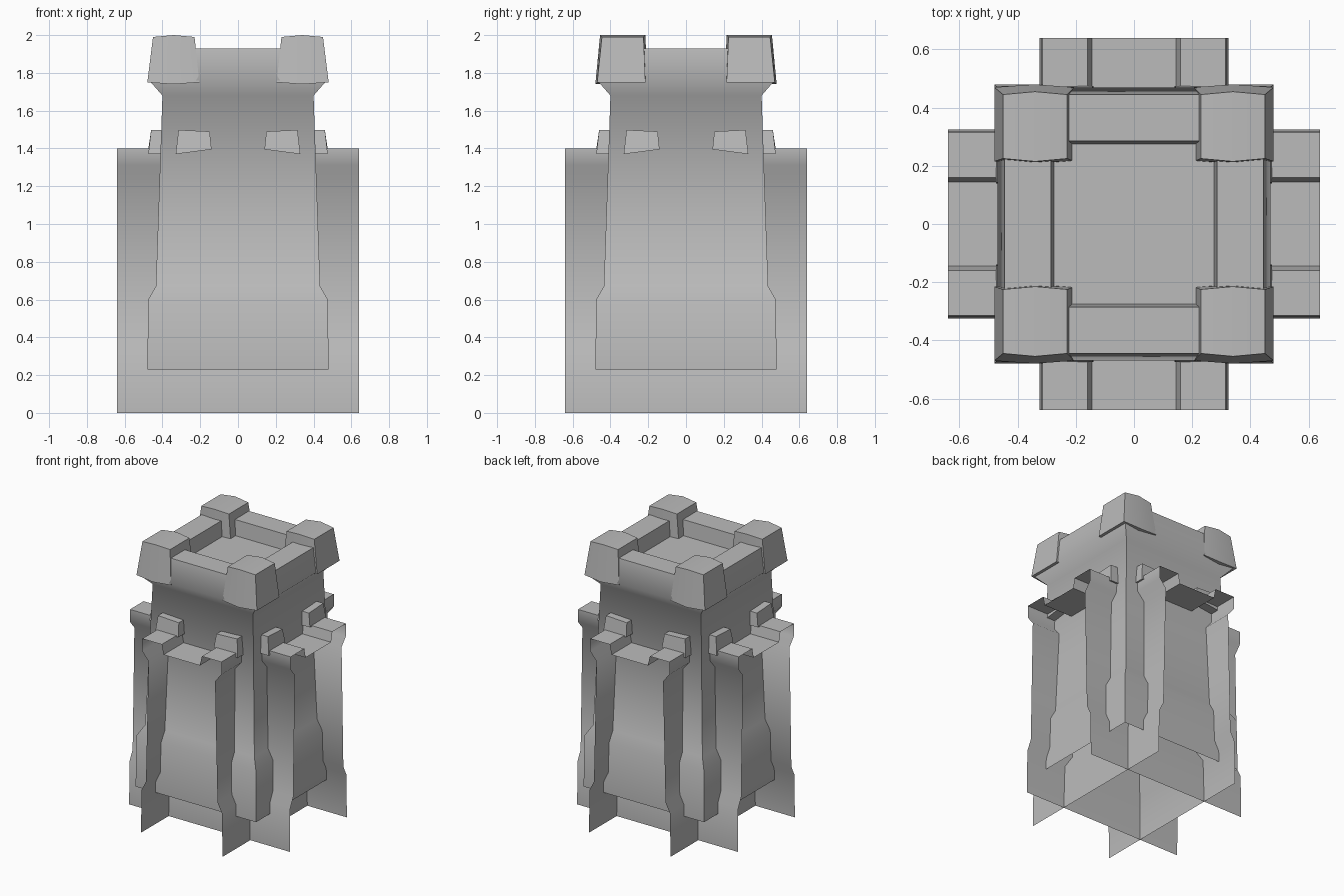
import bpy, bmesh
from math import pi, radians
from mathutils import Matrix, Vector

if "Cube" in bpy.data.objects:
    bpy.data.objects.remove(bpy.data.objects["Cube"], do_unlink=True)

stone = bpy.data.materials.new("grey_stone")
stone.use_nodes = True
COLOUR = (0.5, 0.5, 0.5, 1)
stone.diffuse_color = COLOUR
stone.node_tree.nodes["Principled BSDF"].inputs["Base Color"].default_value = COLOUR


def finish(bm, name, turn=0, recalc=True):
    """Turn the mesh about z and make it an object."""
    bm.transform(Matrix.Rotation(turn, 4, "Z"))
    if recalc:
        bmesh.ops.recalc_face_normals(bm, faces=bm.faces)
    mesh = bpy.data.meshes.new(name)
    bm.to_mesh(mesh)
    bm.free()
    mesh.materials.append(stone)
    obj = bpy.data.objects.new(name, mesh)
    bpy.context.collection.objects.link(obj)
    bpy.ops.object.select_all(action="DESELECT")
    obj.select_set(True)
    bpy.context.view_layer.objects.active = obj
    bpy.ops.object.shade_smooth_by_angle(angle=radians(50))
    return obj


def bridge(bm, a, b):
    n = len(a)
    for i in range(n):
        j = (i + 1) % n
        bm.faces.new((a[i], a[j], b[j], b[i]))


# Square tower: stacked square rings, open at the bottom, sunken roof floor
def tower(profile):
    bm = bmesh.new()
    rings = [[bm.verts.new((sx * r, sy * r, z))
              for sx, sy in ((-1, -1), (1, -1), (1, 1), (-1, 1))]
             for r, z in profile]
    for low, high in zip(rings, rings[1:]):
        bridge(bm, low, high)
    bm.faces.new(rings[-1])
    finish(bm, "tower_body", recalc=False)


# Open-ended passage: one wall profile, mirrored and extruded through the tower
def passage(name, half, length, turn):
    bm = bmesh.new()
    section = half + [(-x, z) for x, z in reversed(half)]
    front, back = ([bm.verts.new((x, y, z)) for x, z in section]
                   for y in (-length, length))
    for i in range(len(section) - 1):
        bm.faces.new((front[i], front[i + 1], back[i + 1], back[i]))
    finish(bm, name, turn, recalc=False)


# Tapered block with slightly ridged front and back, six-sided in plan
def corner_merlon(name, sx, sy):
    bm = bmesh.new()

    def ring(x0, x1, y0, y1, z, crown):
        xm = (x0 + x1) / 2
        plan = [(x0, y0, z), (xm, y0 - .01, z + crown), (x1, y0, z),
                (x1, y1, z), (xm, y1 + .01, z + crown), (x0, y1, z)]
        return [bm.verts.new((x * sx, y * sy, h)) for x, y, h in plan]

    low = ring(.205, .48, .215, .47, 1.75, -.01)
    high = ring(.23, .45, .225, .445, 1.99, .01)
    bridge(bm, low, high)
    for r in (low, high):
        bm.faces.new((r[0], r[1], r[4], r[5]))
        bm.faces.new((r[1], r[2], r[3], r[4]))
    finish(bm, name)


# Small tapered block against the tower wall, above a passage edge
def small_merlon(name, side, turn):
    bm = bmesh.new()
    low = [(.14, -.475, 1.395), (.33, -.475, 1.37), (.33, -.38, 1.37), (.14, -.38, 1.395)]
    high = [(.15, -.46, 1.49), (.315, -.46, 1.498), (.315, -.38, 1.498), (.15, -.38, 1.49)]
    a, b = ([bm.verts.new((x * side, y, z)) for x, y, z in r] for r in (low, high))
    bridge(bm, a, b)
    bm.faces.new(a)
    bm.faces.new(b)
    finish(bm, name, turn)


tower([(.48, .23), (.475, .6), (.435, .67), (.40, 1.68), (.47, 1.76),
       (.445, 1.93), (.285, 1.93), (.275, 1.82)])

wall = [(.325, 0), (.32, .31), (.285, .38), (.265, 1.25), (.315, 1.31),
        (.315, 1.4), (.16, 1.4), (.145, 1.33)]
passage("passage_front_back", wall, .64, 0)
passage("passage_left_right", wall, .64, pi / 2)

for sx, lr in ((1, "left"), (-1, "right")):
    for sy, fb in ((-1, "front"), (1, "back")):
        corner_merlon(f"corner_merlon_{fb}_{lr}", sx, sy)

for k, where in enumerate(("front", "left", "back", "right")):
    for side, end in ((1, "a"), (-1, "b")):
        small_merlon(f"small_merlon_{where}_{end}", side, k * pi / 2)
